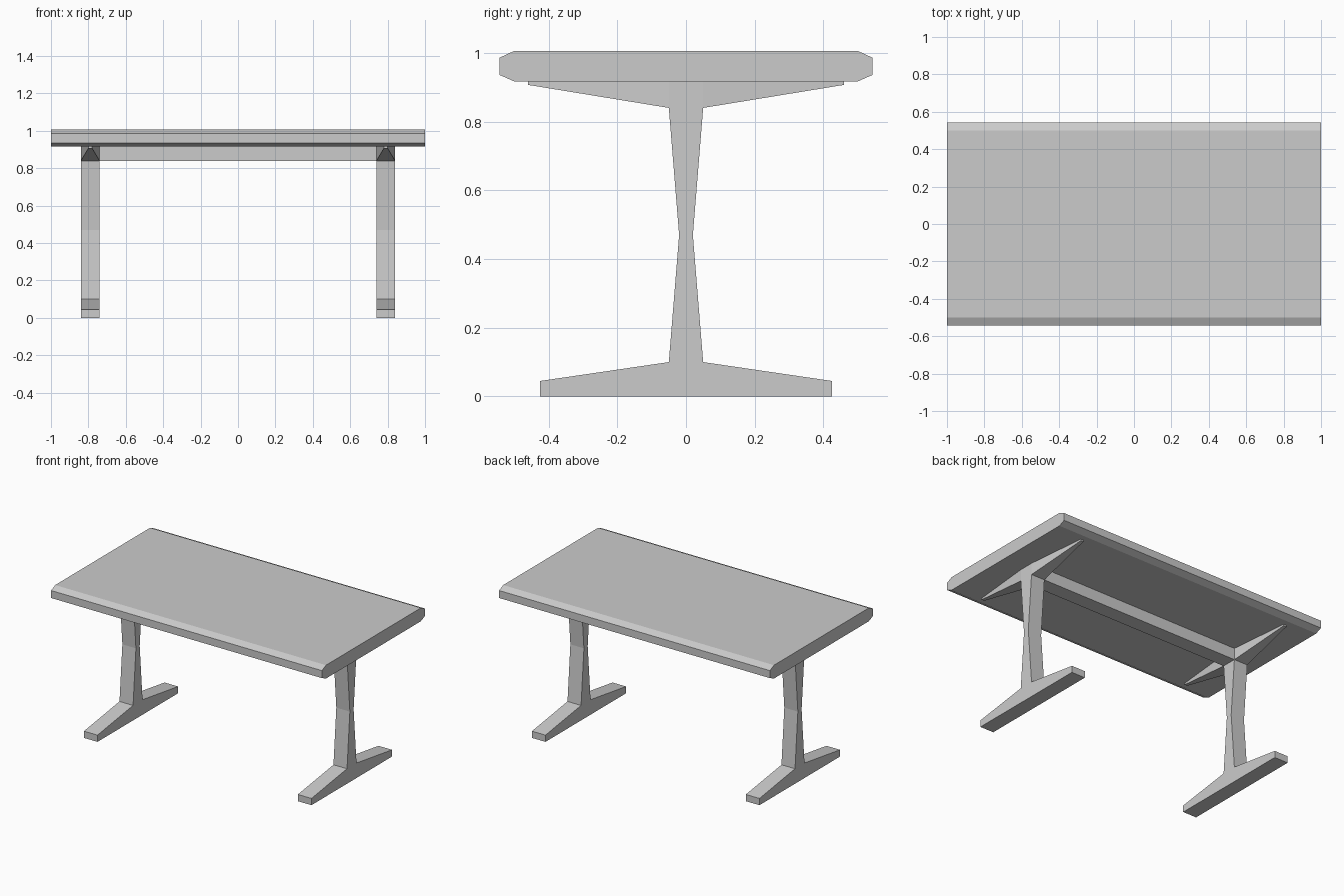
import bpy, bmesh

if "Cube" in bpy.data.objects:
    bpy.data.objects.remove(bpy.data.objects["Cube"])


def prism(name, profile, x0, x1, mirror=None, taper_beyond=None, tip_half=0.01):
    """Extrude a (y, z) profile from x0 to x1; optionally narrow the far end in x."""
    bm = bmesh.new()
    face = bm.faces.new([bm.verts.new((x0, y, z)) for y, z in profile])
    ext = bmesh.ops.extrude_face_region(bm, geom=[face])
    for v in ext["geom"]:
        if isinstance(v, bmesh.types.BMVert):
            v.co.x = x1
    if taper_beyond is not None:
        mid = (x0 + x1) / 2
        for v in bm.verts:
            if v.co.y > taper_beyond:
                v.co.x = mid + (tip_half if v.co.x > mid else -tip_half)
    bmesh.ops.recalc_face_normals(bm, faces=bm.faces)
    mesh = bpy.data.meshes.new(name)
    bm.to_mesh(mesh)
    bm.free()
    obj = bpy.data.objects.new(name, mesh)
    bpy.context.collection.objects.link(obj)
    if mirror:
        mod = obj.modifiers.new("Mirror", 'MIRROR')
        mod.use_axis = mirror
        mod.use_mirror_merge = False
    return obj


def symmetric(half):
    """Complete a right-hand (y, z) outline with its mirrored left side."""
    return half + [(-y, z) for y, z in reversed(half)]


TOP_Z, UNDER_Z, ARM_Z = 1.006, 0.917, 0.84
LEG_IN, LEG_OUT = 0.74, 0.84

# Tabletop with chamfered long edges
prism("tabletop",
      symmetric([(0.50, UNDER_Z), (0.543, 0.936), (0.543, 0.986), (0.50, TOP_Z)]),
      -1.0, 1.0)

# Waisted legs with tapered feet
prism("legs_with_feet",
      symmetric([(0.425, 0.0), (0.425, 0.045), (0.05, 0.10), (0.02, 0.47),
                 (0.05, ARM_Z), (0.05, UNDER_Z)]),
      LEG_IN, LEG_OUT, mirror=(True, False, False))

# Support arms narrowing toward the table edges
prism("support_arms",
      [(0.05, ARM_Z), (0.46, 0.907), (0.46, UNDER_Z), (0.05, UNDER_Z)],
      LEG_IN, LEG_OUT, mirror=(True, True, False), taper_beyond=0.1)

# Beam joining the two legs under the top
prism("beam", symmetric([(0.05, ARM_Z), (0.05, UNDER_Z)]), -LEG_IN, LEG_IN)
